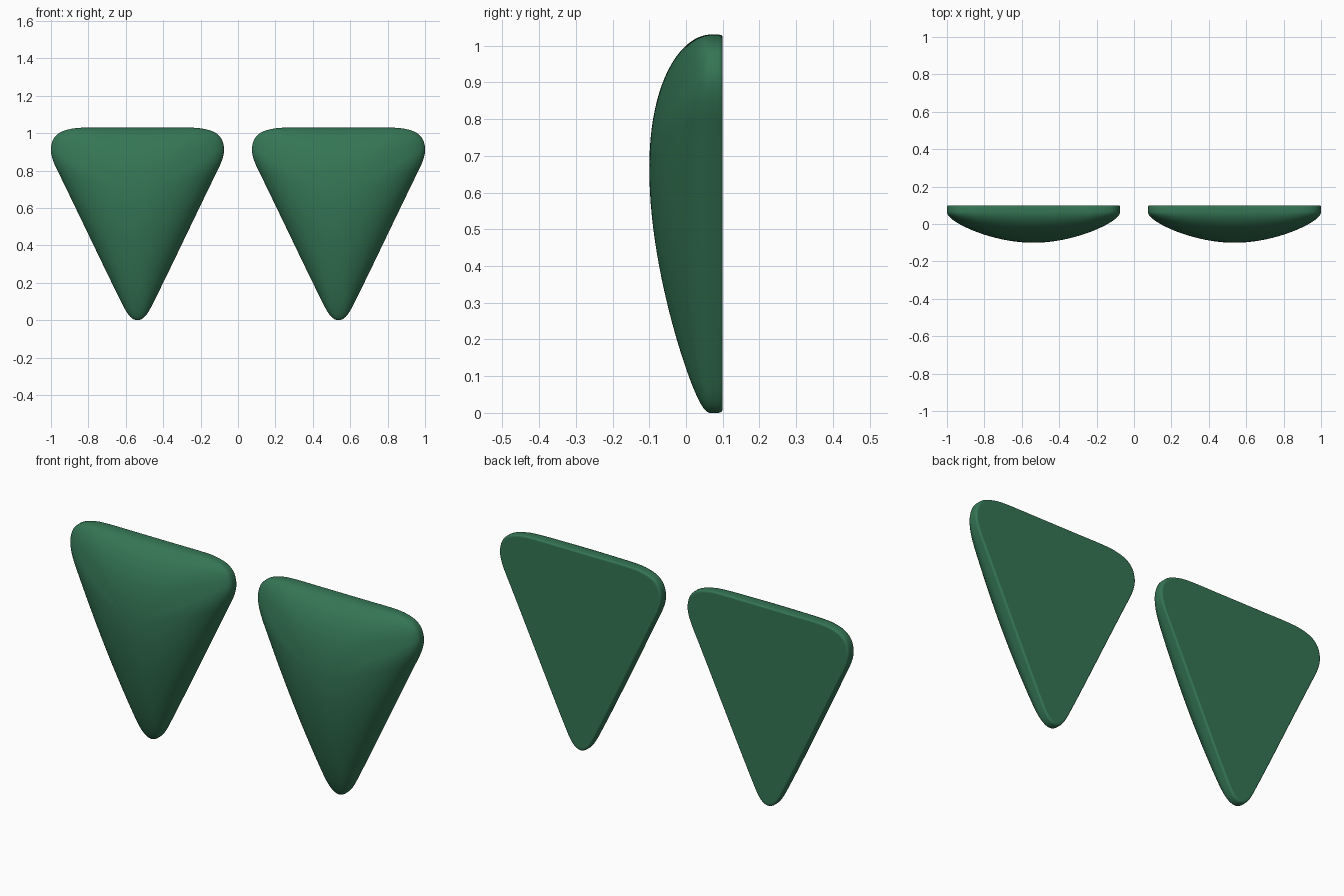
import bpy, bmesh, math

if "Cube" in bpy.data.objects:
    bpy.data.objects.remove(bpy.data.objects["Cube"])

CX = 0.5375                          # pad centre in x
TOP, BOT, K = 1.06, -0.12, 0.483     # triangle guiding the dome: top, tip, side slope
H = TOP - BOT
CZ = BOT + H * 2 / 3                 # height of the dome's crest
RIM_Y, DOME = 0.065, 0.165           # where the dome starts, and how far it swells
# Half outline (x offset, z), from top middle round the corner to bottom tip
HALF = [(0, 1.03), (.14, 1.03), (.27, 1.03), (.345, 1.025), (.41, 1.006),
        (.447, .973), (.4625, .925), (.459, .88), (.441, .828), (.404, .752),
        (.328, .595), (.25, .433), (.17, .267), (.094, .112), (.058, .044),
        (.03, .011), (0, 0)]


def catmull(a, b, c, d, t):
    return tuple(.5 * (2*q + (r - p)*t + (2*p - 5*q + 4*r - s)*t*t
                       + (3*q - p - 3*r + s)*t**3)
                 for p, q, r, s in zip(a, b, c, d))


def outline(steps=5):
    pts = HALF + [(-x, z) for x, z in HALF[-2:0:-1]]
    n = len(pts)
    return [catmull(pts[i-1], pts[i], pts[(i+1) % n], pts[(i+2) % n], k/steps)
            for i in range(n) for k in range(steps)]


def bubble(x, z):
    # product of distances to the three sides: 1 at the crest
    a = ((z - BOT) * K + x) / (2 * K * H)
    b = ((z - BOT) * K - x) / (2 * K * H)
    return max(0, 27 * a * b * (TOP - z) / H)


def dome_y(x, z, s):
    rim = bubble(x, z)
    q = (bubble(x * s, CZ + (z - CZ) * s) - rim) / (1 - rim)
    return RIM_Y - DOME * max(0, q) ** .53


green = bpy.data.materials.new("green")
green.diffuse_color = (0.035, 0.18, 0.09, 1)
green.use_nodes = True
green.node_tree.nodes["Principled BSDF"].inputs["Base Color"].default_value = green.diffuse_color


def make_pad(name, cx):
    bm = bmesh.new()
    shape = outline()
    rings = []

    def ring(s, y=None):
        rings.append([bm.verts.new((cx + x * s,
                                    dome_y(x, z, s) if y is None else y,
                                    CZ + (z - CZ) * s)) for x, z in shape])

    # Domed front
    for k in range(1, 31):
        ring(math.sin(k / 30 * math.pi / 2))
    # Rim and softened back edge
    for s, y in ((1, .088), (.998, .094), (.993, .098), (.985, .1), (.97, .1)):
        ring(s, y)
    crest = bm.verts.new((cx, RIM_Y - DOME, CZ))
    n = len(shape)
    for i in range(n):
        j = (i + 1) % n
        bm.faces.new((crest, rings[0][i], rings[0][j]))
        for a, b in zip(rings, rings[1:]):
            bm.faces.new((a[i], b[i], b[j], a[j]))
    # Flat back
    bm.faces.new(rings[-1])
    bmesh.ops.recalc_face_normals(bm, faces=bm.faces)
    me = bpy.data.meshes.new(name)
    bm.to_mesh(me)
    bm.free()
    ob = bpy.data.objects.new(name, me)
    bpy.context.collection.objects.link(ob)
    me.materials.append(green)
    bpy.ops.object.select_all(action='DESELECT')
    ob.select_set(True)
    bpy.context.view_layer.objects.active = ob
    bpy.ops.object.shade_smooth_by_angle(angle=math.radians(60))


make_pad("left_pad", -CX)
make_pad("right_pad", CX)
